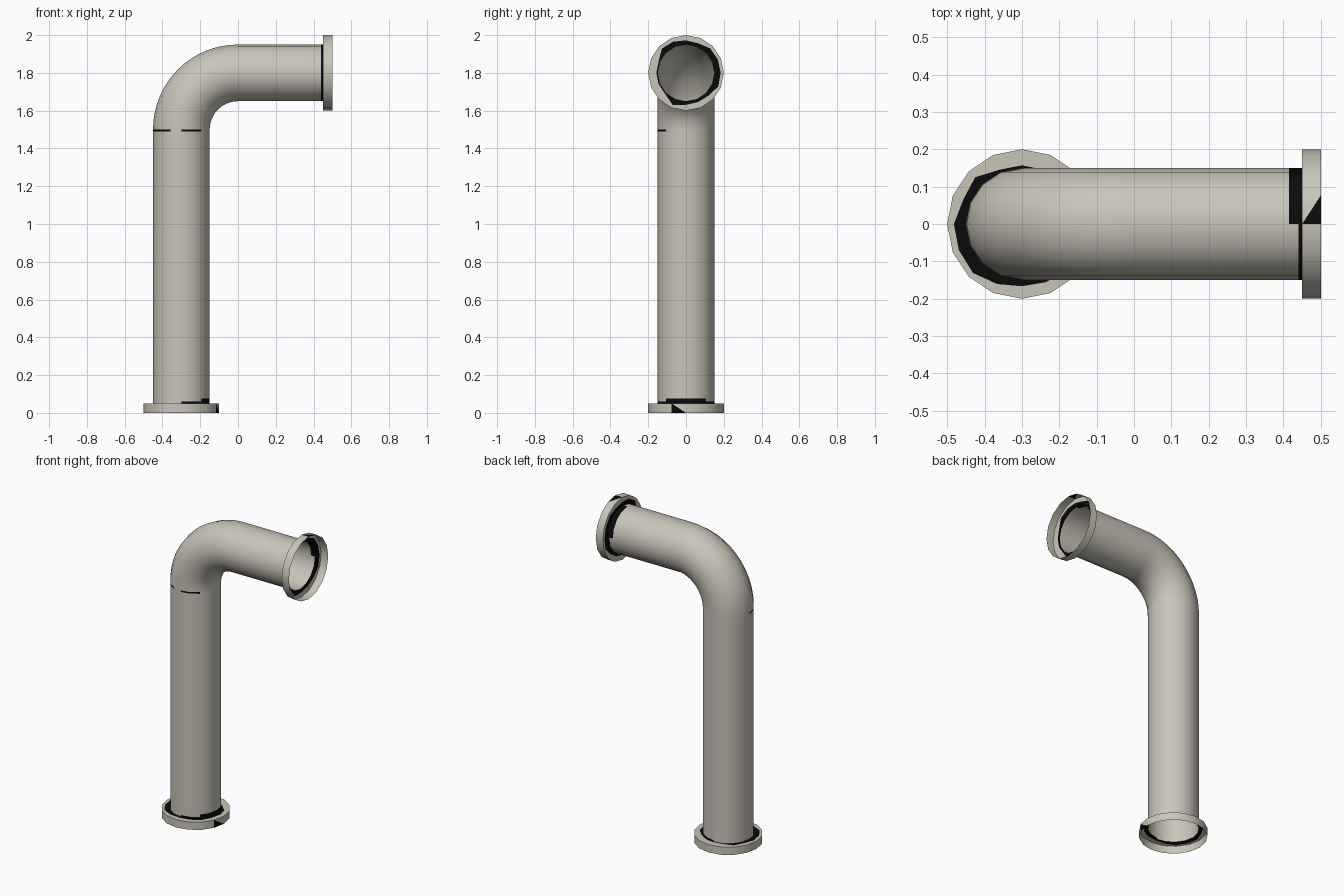
import bpy, bmesh, math, random
from mathutils import Matrix, Vector

random.seed(4)
SIDES = 16
PIPE_R, FLANGE_R, THICK = 0.15, 0.2, 0.05

if "Cube" in bpy.data.objects:
    bpy.data.objects.remove(bpy.data.objects["Cube"], do_unlink=True)


def material(name, colour):
    m = bpy.data.materials.new(name)
    m.use_nodes = True
    m.diffuse_color = colour
    bsdf = m.node_tree.nodes["Principled BSDF"]
    bsdf.inputs["Base Color"].default_value = colour
    bsdf.inputs["Roughness"].default_value = 0.7
    return m


MATS = [material("pale grey metal", (0.58, 0.56, 0.48, 1)),
        material("black grime", (0.003, 0.003, 0.003, 1))]


def finish(name, bm):
    mesh = bpy.data.meshes.new(name)
    bm.to_mesh(mesh)
    bm.free()
    for m in MATS:
        mesh.materials.append(m)
    ob = bpy.data.objects.new(name, mesh)
    bpy.context.scene.collection.objects.link(ob)
    bpy.ops.object.select_all(action="DESELECT")
    ob.select_set(True)
    bpy.context.view_layer.objects.active = ob
    bpy.ops.object.shade_smooth_by_angle(angle=math.radians(35))


def pipe_is_grimy(c):
    """Dirt collects beside both flanges and along the bend joint."""
    if c.z < 0.06:
        return c.x > -0.3
    if c.z < 0.08:
        return c.x > -0.2
    if c.x > 0.44:
        return True
    if c.x > 0.41:
        return c.y > 0 and c.z > 1.8
    if 1.49 < c.z < 1.502 and c.x < 0:
        return c.y < 0 and (c.x < -0.38 or -0.28 < c.x < -0.18)
    return False


# Bent pipe: straight riser, quarter bend, straight outlet (open at both ends)
stations = [(Vector((-0.3, 0, z)), 0) for z in (0.05, 0.06, 0.075, 1.49)]
for i in range(17):
    a = math.pi / 2 * i / 16
    stations.append((Vector((-0.3 * math.cos(a), 0, 1.5 + 0.3 * math.sin(a))), a))
stations += [(Vector((x, 0, 1.8)), math.pi / 2) for x in (0.415, 0.44, 0.45)]

bm = bmesh.new()
rings = []
for centre, turn in stations:
    rot = Matrix.Rotation(turn, 3, "Y")
    ring = []
    for k in range(SIDES):
        t = 2 * math.pi * k / SIDES
        local = Vector((math.cos(t), math.sin(t), 0)) * PIPE_R
        ring.append(bm.verts.new(centre + rot @ local))
    rings.append(ring)
for low, high in zip(rings, rings[1:]):
    for k in range(SIDES):
        n = (k + 1) % SIDES
        f = bm.faces.new((low[k], low[n], high[n], high[k]))
        f.material_index = int(pipe_is_grimy(f.calc_center_median()))
finish("bent_pipe", bm)


def flange(name, matrix, stained_side):
    """Open cup: back annulus around the pipe, then a thin rim facing out."""
    bm = bmesh.new()
    loops = [[], [], [], []]
    for k in range(SIDES):
        t = 2 * math.pi * k / SIDES
        dirt = 0.157 if 11 <= k <= 14 else random.uniform(0.165, 0.187)
        profile = ((PIPE_R, 0), (dirt, 0), (FLANGE_R, 0), (FLANGE_R, THICK))
        for loop, (r, z) in zip(loops, profile):
            p = Vector((r * math.cos(t), r * math.sin(t), z))
            loop.append(bm.verts.new(matrix @ p))
    for band, (a, b) in enumerate(zip(loops, loops[1:])):
        for k in range(SIDES):
            n = (k + 1) % SIDES
            if band == 2 and k == stained_side:
                # Diagonal stain on one side of the rim
                bm.faces.new((a[k], a[n], b[k]))
                bm.faces.new((a[n], b[n], b[k])).material_index = 1
            else:
                f = bm.faces.new((a[k], a[n], b[n], b[k]))
                f.material_index = int(band == 0)
    finish(name, bm)


# Flanges at the foot and at the outlet
flange("base_flange",
       Matrix.Translation((-0.3, 0, THICK)) @ Matrix.Rotation(math.pi, 4, "X"), 0)
flange("outlet_flange",
       Matrix.Translation((0.45, 0, 1.8)) @ Matrix.Rotation(math.pi / 2, 4, "Y"), 7)
